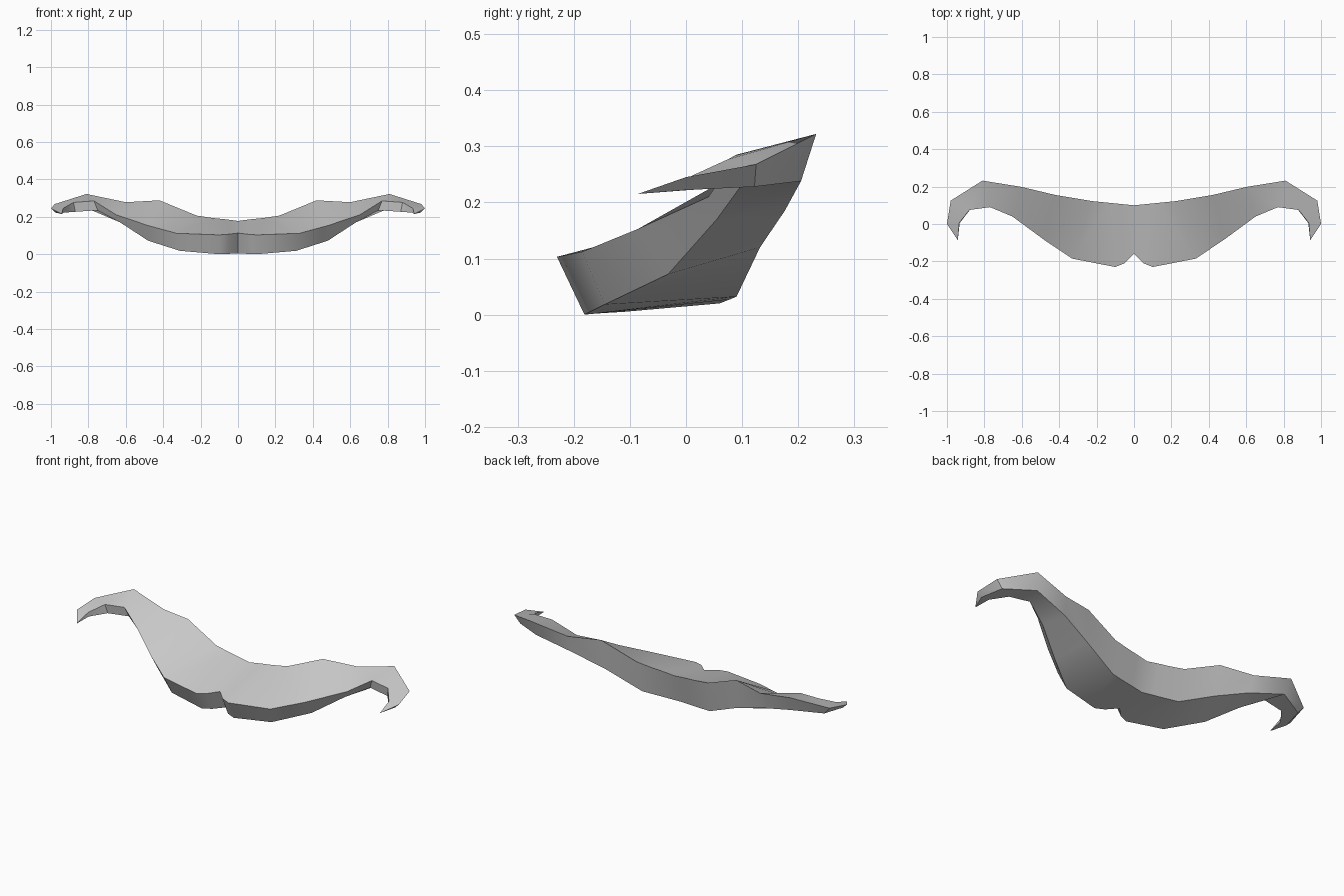
import bpy, bmesh

if "Cube" in bpy.data.objects:
    bpy.data.objects.remove(bpy.data.objects["Cube"])

# Edge curves of the right half, from the centre notch out to the hooked tip
TOP_BACK = [(0, .10, .178), (.07, .107, .187), (.13, .113, .193), (.22, .122, .206), (.42, .155, .288),
            (.60, .198, .278), (.81, .232, .322), (.98, .125, .268), (1.0, 0, .245)]
TOP_FRONT = [(0, -.16, .113), (.05, -.21, .107), (.10, -.23, .103), (.33, -.185, .112), (.48, -.085, .153),
             (.65, .04, .21), (.77, .09, .285), (.88, .075, .277), (.935, .005, .245)]
LOW_BACK = [(0, .06, .02), (.07, .07, .024), (.13, .078, .027), (.21, .09, .032), (.41, .132, .12),
            (.59, .176, .185), (.79, .205, .238), (.945, .122, .228), (.975, 0, .222)]
LOW_FRONT = [(0, -.11, .005), (.05, -.16, .002), (.10, -.181, 0), (.31, -.145, .018), (.48, -.032, .072),
             (.63, .055, .17), (.75, .102, .235), (.87, .085, .227), (.932, .005, .222)]
TIP = (.942, -.086, .215)

bm = bmesh.new()


def build_half(side):
    """Sweep a four-cornered section along one side, closing it at the tip."""
    rings = [[bm.verts.new((side * x, y, z)) for x, y, z in ring]
             for ring in zip(TOP_BACK, TOP_FRONT, LOW_FRONT, LOW_BACK)]
    tip = bm.verts.new((side * TIP[0], TIP[1], TIP[2]))
    for a, b in zip(rings, rings[1:]):
        for k in range(4):
            n = (k + 1) % 4
            bm.faces.new((a[k], a[n], b[n], b[k]))
    for k in range(4):
        bm.faces.new((rings[-1][k], rings[-1][(k + 1) % 4], tip))


for side in (1, -1):
    build_half(side)

# Weld the halves on the centre line
bmesh.ops.remove_doubles(bm, verts=bm.verts[:], dist=1e-4)
bmesh.ops.recalc_face_normals(bm, faces=bm.faces[:])
mesh = bpy.data.meshes.new("moustache")
bm.to_mesh(mesh)
bm.free()

moustache = bpy.data.objects.new("moustache", mesh)
bpy.context.collection.objects.link(moustache)

# One plain grey
grey = bpy.data.materials.new("light grey")
grey.diffuse_color = (.6, .6, .6, 1)
grey.use_nodes = True
grey.node_tree.nodes["Principled BSDF"].inputs["Base Color"].default_value = grey.diffuse_color
mesh.materials.append(grey)

bpy.context.view_layer.objects.active = moustache
moustache.select_set(True)
bpy.ops.object.shade_smooth_by_angle(angle=0.6)
